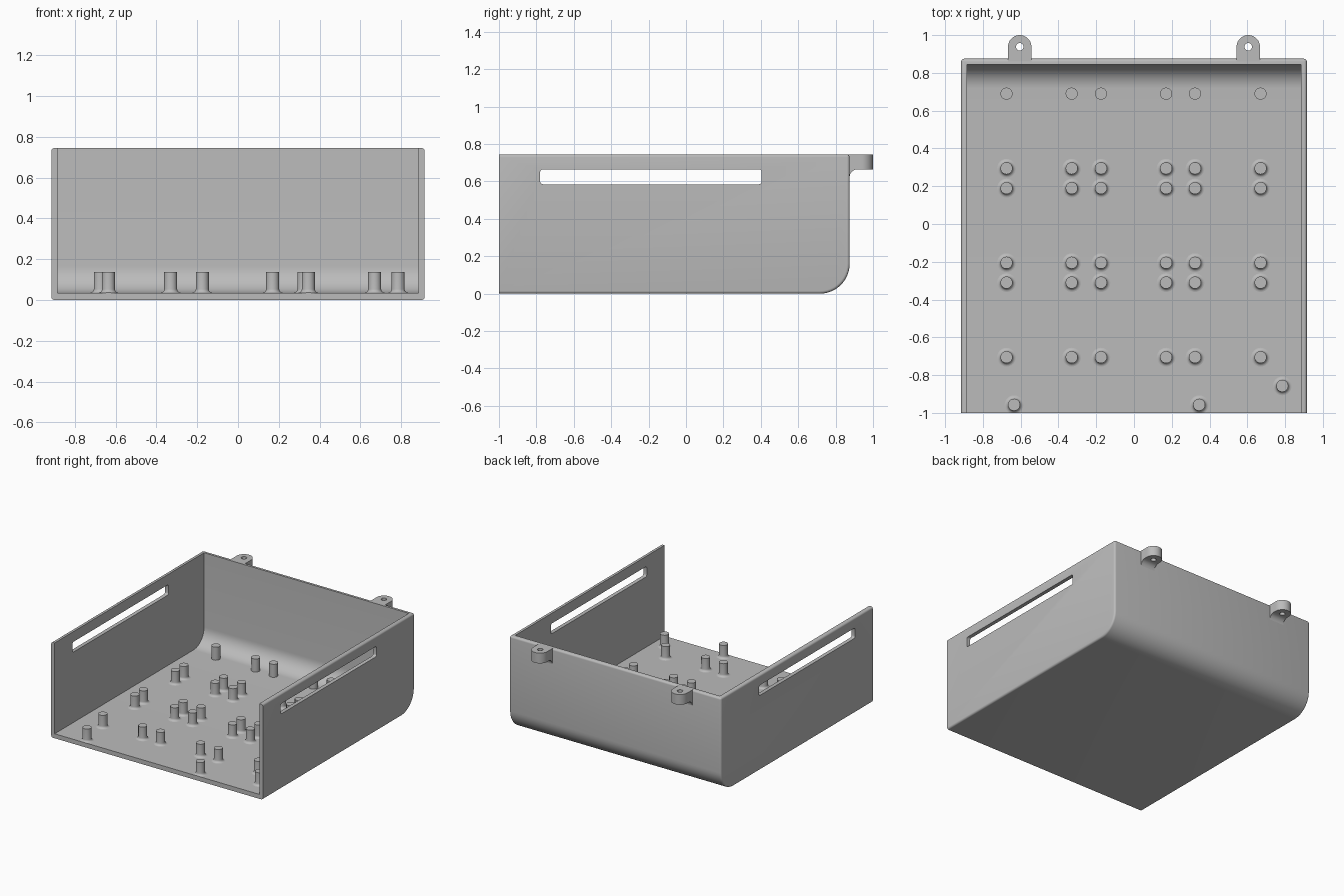
import bpy, bmesh
from math import sin, cos, pi, radians
from mathutils import Vector

cube = bpy.data.objects.get("Cube")
if cube:
    bpy.data.objects.remove(cube, do_unlink=True)

grey = bpy.data.materials.new("plain_grey")
grey.use_nodes = True
COLOUR = (0.5, 0.5, 0.5, 1)
grey.diffuse_color = COLOUR
grey.node_tree.nodes["Principled BSDF"].inputs["Base Color"].default_value = COLOUR

HALF, FRONT, BACK, TOP = 0.915, -1.0, 0.875, 0.745
WALL, FLOOR = 0.03, 0.035


def arc(cx, cy, r, start, end, n=12):
    angles = [radians(start + (end - start) * i / n) for i in range(n + 1)]
    return [(cx + r * cos(a), cy + r * sin(a)) for a in angles]


def rounded_rect(u0, v0, u1, v1, r):
    return (arc(u1 - r, v0 + r, r, -90, 0, 4) + arc(u1 - r, v1 - r, r, 0, 90, 4)
            + arc(u0 + r, v1 - r, r, 90, 180, 4) + arc(u0 + r, v0 + r, r, 180, 270, 4))


def add_object(name, bm):
    bmesh.ops.recalc_face_normals(bm, faces=bm.faces)
    mesh = bpy.data.meshes.new(name)
    bm.to_mesh(mesh)
    bm.free()
    mesh.materials.append(grey)
    obj = bpy.data.objects.new(name, mesh)
    bpy.context.collection.objects.link(obj)
    return obj


def prism(points, axis, lo, hi):
    """Extrude a yz outline along x, or an xy outline along z."""
    bm = bmesh.new()
    place = (lambda p, d: (d, *p)) if axis == "x" else (lambda p, d: (*p, d))
    face = bm.faces.new([bm.verts.new(place(p, lo)) for p in points])
    made = bmesh.ops.extrude_face_region(bm, geom=[face])["geom"]
    verts = [g for g in made if isinstance(g, bmesh.types.BMVert)]
    bmesh.ops.translate(bm, verts=verts, vec=place((0, 0), hi - lo))
    bmesh.ops.recalc_face_normals(bm, faces=bm.faces)
    return bm


def activate(obj):
    bpy.ops.object.select_all(action="DESELECT")
    obj.select_set(True)
    bpy.context.view_layer.objects.active = obj


def cut(obj, cutter):
    activate(obj)
    mod = obj.modifiers.new("cut", "BOOLEAN")
    mod.operation = "DIFFERENCE"
    mod.solver = "EXACT"
    mod.object = cutter
    bpy.ops.object.modifier_apply(modifier=mod.name)
    bpy.data.objects.remove(cutter, do_unlink=True)


def smooth(obj):
    activate(obj)
    bpy.ops.object.shade_smooth_by_angle(angle=radians(35))


# Tray shell: open at the front and top, rounded where floor meets back
R = 0.16
shell = prism([(FRONT, 0)] + arc(BACK - R, R, R, -90, 0) + [(BACK, TOP), (FRONT, TOP)],
              "x", -HALF, HALF)


def softened(edge):
    a, b = (v.co for v in edge.verts)
    at_front = max(a.y, b.y) < FRONT + 0.001
    side_edge = abs(a.x - b.x) < 0.001
    back_rim = min(a.y, b.y) > BACK - 0.001 and min(a.z, b.z) > TOP - 0.001
    return (side_edge and not at_front) or back_rim


bmesh.ops.bevel(shell, geom=[e for e in shell.edges if softened(e)], offset=0.015,
                segments=4, profile=0.5, affect="EDGES", clamp_overlap=True)
tray = add_object("tray", shell)

inner_back, r = BACK - WALL, R - WALL
cavity = [(FRONT - 0.1, FLOOR)] + arc(inner_back - r, FLOOR + r, r, -90, 0)
cavity += [(inner_back, TOP + 0.1), (FRONT - 0.1, TOP + 0.1)]
cut(tray, add_object("cavity_cutter", prism(cavity, "x", WALL - HALF, HALF - WALL)))

# Long slots through both side walls
slot = rounded_rect(-0.78, 0.585, 0.405, 0.665, 0.015)
cut(tray, add_object("slot_cutter", prism(slot, "x", -1, 1)))
smooth(tray)

# Mounting tabs on the back rim, each with a hole and a curved brace below
TAB_R, TAB_Y, TAB_Z = 0.062, 0.938, 0.665
for side, x in (("right", -0.605), ("left", 0.605)):
    outline = [(x + TAB_R, BACK - 0.015)] + arc(x, TAB_Y, TAB_R, 0, 180, 24)
    outline += [(x - TAB_R, BACK - 0.015)]
    tab = add_object(side + "_tab", prism(outline, "z", TAB_Z, TOP))
    hole = arc(x, TAB_Y, 0.02, 0, 345, 23)
    cut(tab, add_object("hole_cutter", prism(hole, "z", TAB_Z - 0.1, TOP + 0.1)))
    smooth(tab)
    f = 0.042
    brace = arc(BACK + f, TAB_Z - f, f, 180, 90, 8)
    brace += [(BACK - 0.01, TAB_Z), (BACK - 0.01, TAB_Z - f)]
    smooth(add_object(side + "_tab_brace", prism(brace, "x", x - TAB_R, x + TAB_R)))


# Standoff pegs, turned from a profile with a flared foot
def peg(name, x, y, flared):
    radius, flare, height, n = 0.032, 0.018, 0.137, 24
    profile = [(radius, height)]
    if flared:
        profile += arc(radius + flare, FLOOR + flare, flare, 180, 270, 5)
    else:
        profile += [(radius, FLOOR)]
    bm = bmesh.new()
    rings = [[bm.verts.new((x + pr * cos(2 * pi * i / n),
                            max(FRONT, y + pr * sin(2 * pi * i / n)), z))
              for i in range(n)] for pr, z in profile]
    for upper, lower in zip(rings, rings[1:]):
        for i in range(n):
            j = (i + 1) % n
            bm.faces.new((upper[i], lower[i], lower[j], upper[j]))
    bm.faces.new(rings[0])
    bm.faces.new(rings[-1][::-1])
    smooth(add_object(name, bm))


columns = (-0.675, -0.33, -0.175, 0.17, 0.323, 0.67)
rows = (-0.705, -0.31, -0.205, 0.19, 0.295, 0.69)
for ri, y in enumerate(rows):
    for ci, x in enumerate(columns):
        peg(f"peg_row{ri + 1}_{ci + 1}", x, y, y < 0.6)
for i, (x, y) in enumerate(((-0.635, -0.957), (0.345, -0.957), (0.785, -0.857))):
    peg(f"front_peg_{i + 1}", x, y, True)
